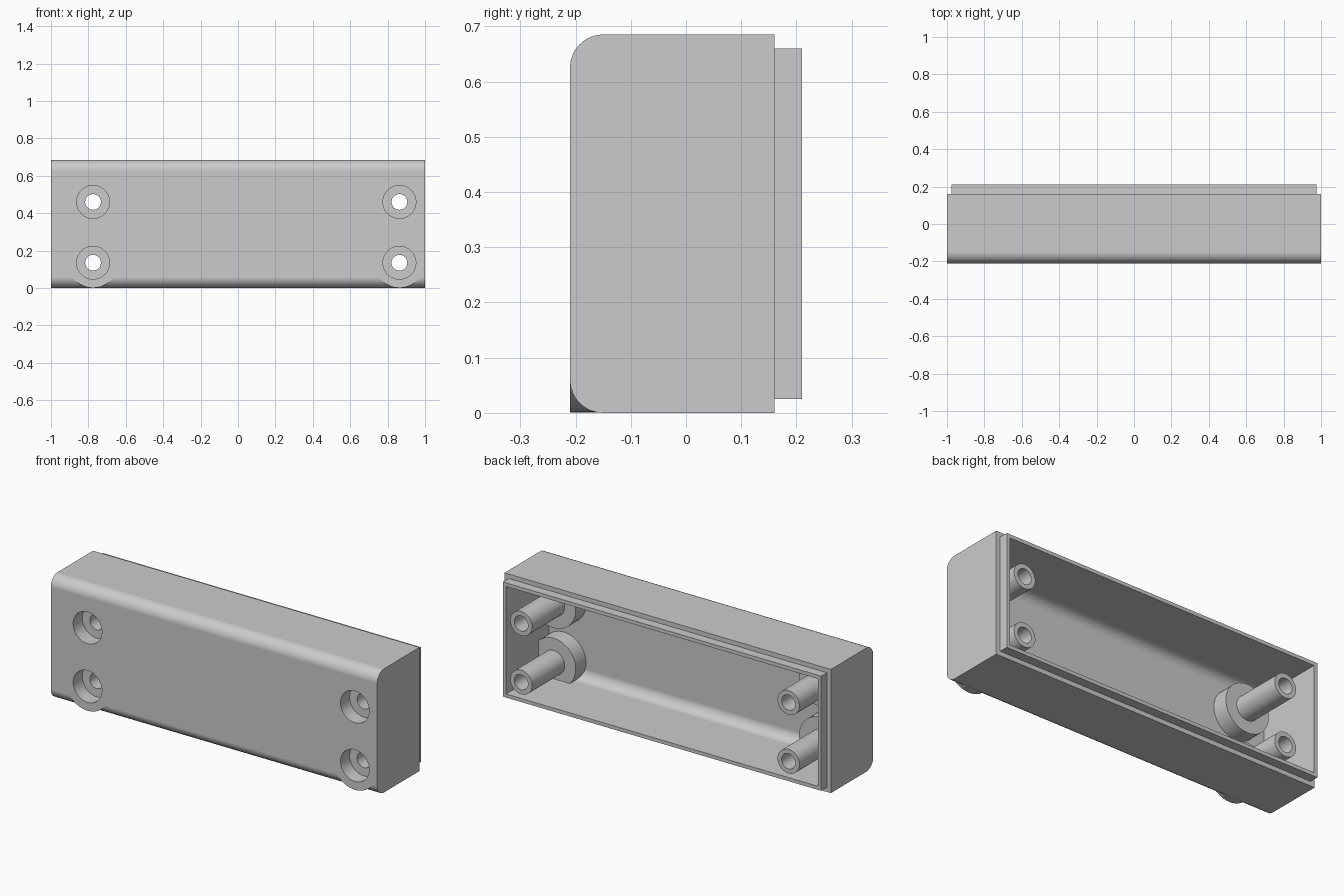
import bpy
import bmesh
import math
from mathutils import Matrix, Vector

if "Cube" in bpy.data.objects:
    bpy.data.objects.remove(bpy.data.objects["Cube"], do_unlink=True)

HEIGHT = 0.685
FRONT, RIM, BACK = -0.21, 0.16, 0.21   # front face, body rim, lip end
WALL, STEP = 0.045, 0.025              # wall thickness, lip inset
BOSS_END, SEAT = -0.075, -0.13         # inner end of boss, floor of screw recess
SCREWS = [(x, z) for x in (-0.775, 0.863) for z in (0.135, 0.46)]

plastic = bpy.data.materials.new("grey plastic")
plastic.use_nodes = True
plastic.diffuse_color = (0.6, 0.6, 0.6, 1)
plastic.node_tree.nodes["Principled BSDF"].inputs["Base Color"].default_value = (0.6, 0.6, 0.6, 1)


def finish(name, bm):
    bmesh.ops.recalc_face_normals(bm, faces=bm.faces)
    mesh = bpy.data.meshes.new(name)
    bm.to_mesh(mesh)
    bm.free()
    mesh.materials.append(plastic)
    obj = bpy.data.objects.new(name, mesh)
    bpy.context.collection.objects.link(obj)
    return obj


def block(name, inset, y0, y1, radius=0):
    """Box along x whose two front edges are rounded when radius is set."""
    z0, z1, half = inset, HEIGHT - inset, 1 - inset
    profile = [(y1, z0), (y1, z1)]
    if radius:
        for cz, start in ((z1 - radius, 90), (z0 + radius, 180)):
            for i in range(13):
                a = math.radians(start + 7.5 * i)
                profile.append((y0 + radius + radius * math.cos(a), cz + radius * math.sin(a)))
    else:
        profile += [(y0, z1), (y0, z0)]
    bm = bmesh.new()
    face = bm.faces.new([bm.verts.new((-half, y, z)) for y, z in profile])
    ext = bmesh.ops.extrude_face_region(bm, geom=[face])
    verts = [g for g in ext["geom"] if isinstance(g, bmesh.types.BMVert)]
    bmesh.ops.translate(bm, verts=verts, vec=Vector((2 * half, 0, 0)))
    return finish(name, bm)


def cylinder(name, x, z, radius, y0, y1):
    bm = bmesh.new()
    place = Matrix.Translation((x, (y0 + y1) / 2, z)) @ Matrix.Rotation(math.pi / 2, 4, "X")
    bmesh.ops.create_cone(bm, cap_ends=True, segments=48, radius1=radius, radius2=radius,
                          depth=y1 - y0, matrix=place)
    return finish(name, bm)


def combine(target, tool, operation):
    mod = target.modifiers.new("combine", "BOOLEAN")
    mod.operation, mod.solver, mod.object = operation, "EXACT", tool
    bpy.context.view_layer.objects.active = target
    bpy.ops.object.modifier_apply(modifier=mod.name)
    bpy.data.objects.remove(tool, do_unlink=True)


# Hollow body with a stepped lip round the open back
shell = block("enclosure_shell", 0, FRONT, RIM, 0.06)
combine(shell, block("lip", STEP, 0, BACK), "UNION")
combine(shell, block("cavity", WALL, FRONT + WALL, BACK + 0.1, 0.055), "DIFFERENCE")

# Screw bosses and tall posts
for x, z in SCREWS:
    combine(shell, cylinder("boss", x, z, 0.1345, FRONT, BOSS_END), "UNION")
    combine(shell, cylinder("post", x, z, 0.067, SEAT + 0.02, BACK), "UNION")

# Screw head recesses and through holes
for x, z in SCREWS:
    combine(shell, cylinder("recess", x, z, 0.088, FRONT - 0.1, SEAT), "DIFFERENCE")
    combine(shell, cylinder("bore", x, z, 0.042, FRONT - 0.2, BACK + 0.1), "DIFFERENCE")

# Smooth the curves, keep the edges crisp
bpy.ops.object.select_all(action="DESELECT")
shell.select_set(True)
bpy.context.view_layer.objects.active = shell
bpy.ops.object.shade_smooth_by_angle(angle=math.radians(30))
weighted = shell.modifiers.new("flat_face_normals", "WEIGHTED_NORMAL")
weighted.keep_sharp = True
